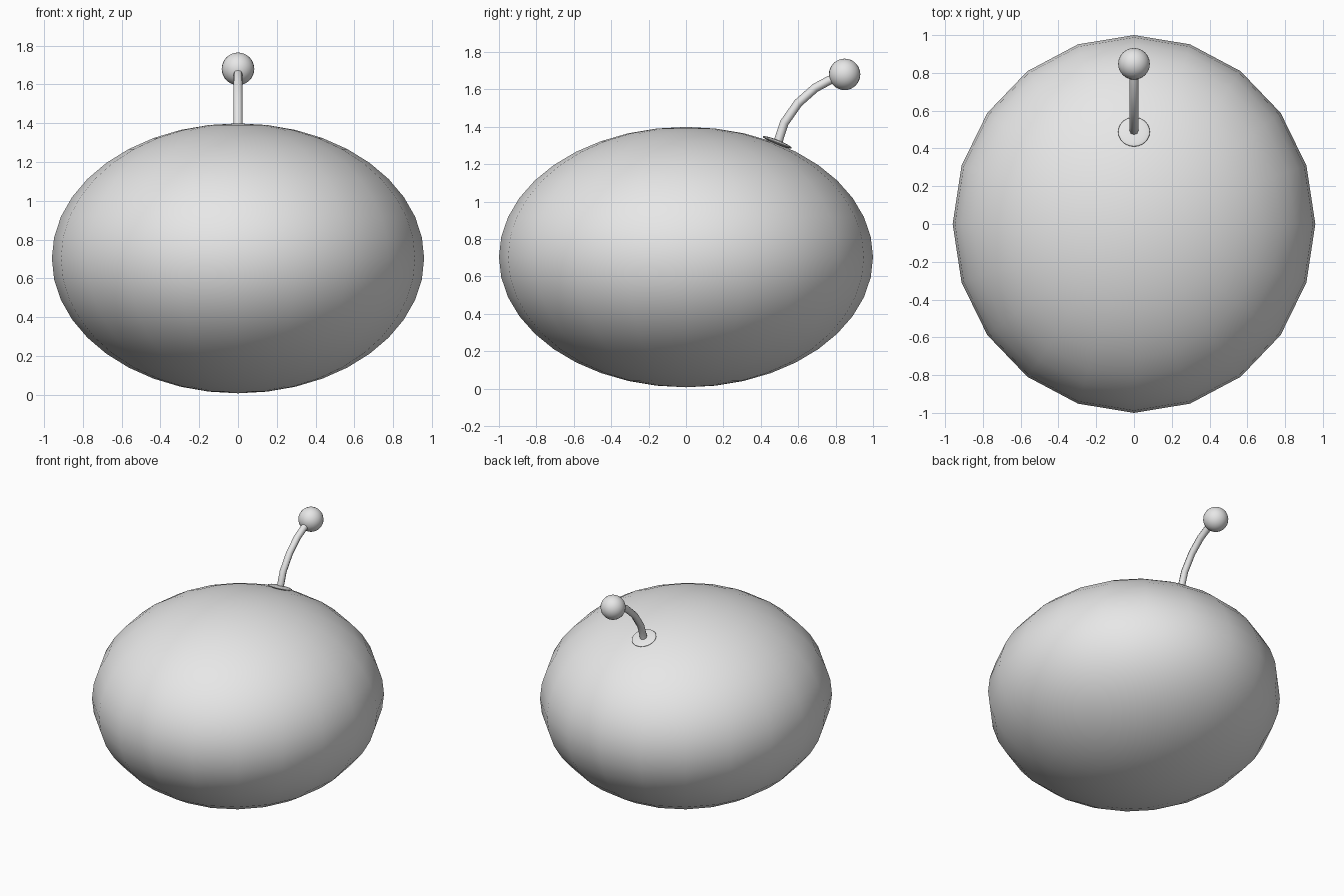
import bpy
import math

cube = bpy.data.objects.get("Cube")
if cube:
    bpy.data.objects.remove(cube, do_unlink=True)

# Single flat colour
grey = bpy.data.materials.new("light_grey")
grey.use_nodes = True
grey.diffuse_color = (0.8, 0.8, 0.8, 1)
grey.node_tree.nodes["Principled BSDF"].inputs["Base Color"].default_value = (0.8, 0.8, 0.8, 1)


def ellipsoid(name, centre, radii, segments, rings, tilt=0.0):
    """Smooth UV sphere stretched to the given radii and tilted about x."""
    bpy.ops.mesh.primitive_uv_sphere_add(
        segments=segments, ring_count=rings, radius=1, location=centre, rotation=(tilt, 0, 0))
    obj = bpy.context.object
    obj.name = name
    obj.scale = radii
    obj.data.materials.append(grey)
    bpy.ops.object.shade_smooth()
    return obj


# Egg-shaped body
ellipsoid("body", (0, 0, 0.703), (0.96, 1.0, 0.696), 20, 20)

# Thin collar lying on the body where the antenna starts
ellipsoid("antenna_collar", (0, 0.488, 1.317), (0.084, 0.084, 0.012), 24, 12, math.radians(-22))

# Bent antenna stem, swept along a short path
path = [(0.488, 1.29), (0.497, 1.335), (0.525, 1.42), (0.60, 1.527),
        (0.69, 1.607), (0.76, 1.645), (0.84, 1.68)]
curve = bpy.data.curves.new("antenna_stem", "CURVE")
curve.dimensions = "3D"
curve.bevel_depth = 0.024
curve.bevel_resolution = 2
curve.use_fill_caps = True
spline = curve.splines.new("POLY")
spline.points.add(len(path) - 1)
for point, (y, z) in zip(spline.points, path):
    point.co = (0, y, z, 1)
spline.use_smooth = True
curve.materials.append(grey)
stem = bpy.data.objects.new("antenna_stem", curve)
bpy.context.collection.objects.link(stem)

# Ball at the antenna tip
ellipsoid("antenna_ball", (0, 0.848, 1.68), (0.084, 0.084, 0.084), 24, 16)
